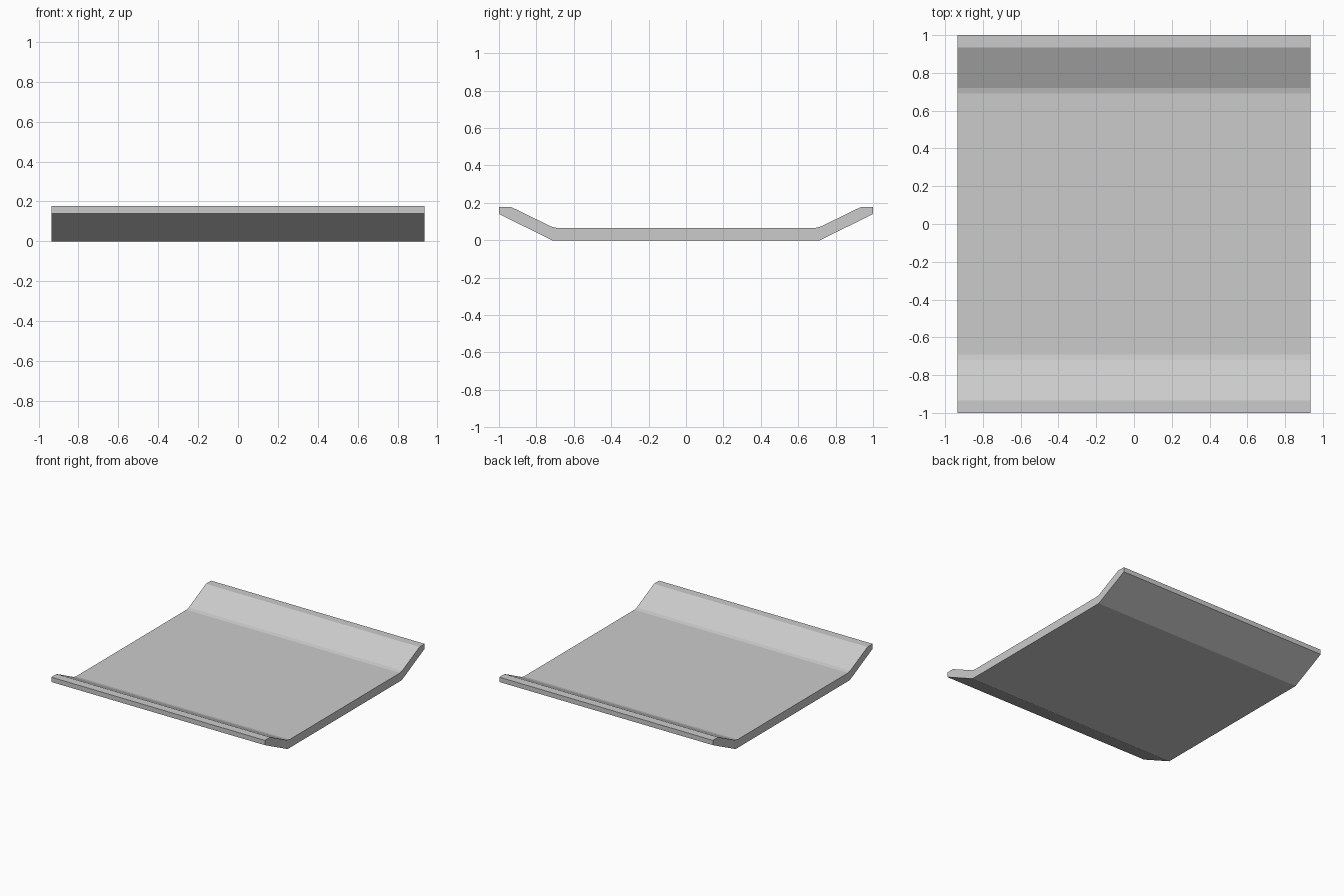
import bpy
import bmesh

if "Cube" in bpy.data.objects:
    bpy.data.objects.remove(bpy.data.objects["Cube"])

HALF_WIDTH = 0.935

# Right half of the cross-section (y, z), from underside to upper surface
half = [(0.715, 0.0), (1.0, 0.14), (1.0, 0.178),
        (0.935, 0.178), (0.72, 0.073), (0.69, 0.066)]
profile = half + [(-y, z) for y, z in reversed(half)]

# Curved-up tray: one profile extruded across the width
bm = bmesh.new()
face = bm.faces.new([bm.verts.new((-HALF_WIDTH, y, z)) for y, z in profile])
result = bmesh.ops.extrude_face_region(bm, geom=[face], use_keep_orig=True)
new_verts = [g for g in result["geom"] if isinstance(g, bmesh.types.BMVert)]
bmesh.ops.translate(bm, verts=new_verts, vec=(2 * HALF_WIDTH, 0, 0))

# Split the concave end caps cleanly and orient all faces outward
bmesh.ops.recalc_face_normals(bm, faces=bm.faces)
bmesh.ops.triangulate(bm, faces=[f for f in bm.faces if len(f.verts) > 4])

mesh = bpy.data.meshes.new("tray")
bm.to_mesh(mesh)
bm.free()
tray = bpy.data.objects.new("tray", mesh)
bpy.context.collection.objects.link(tray)
